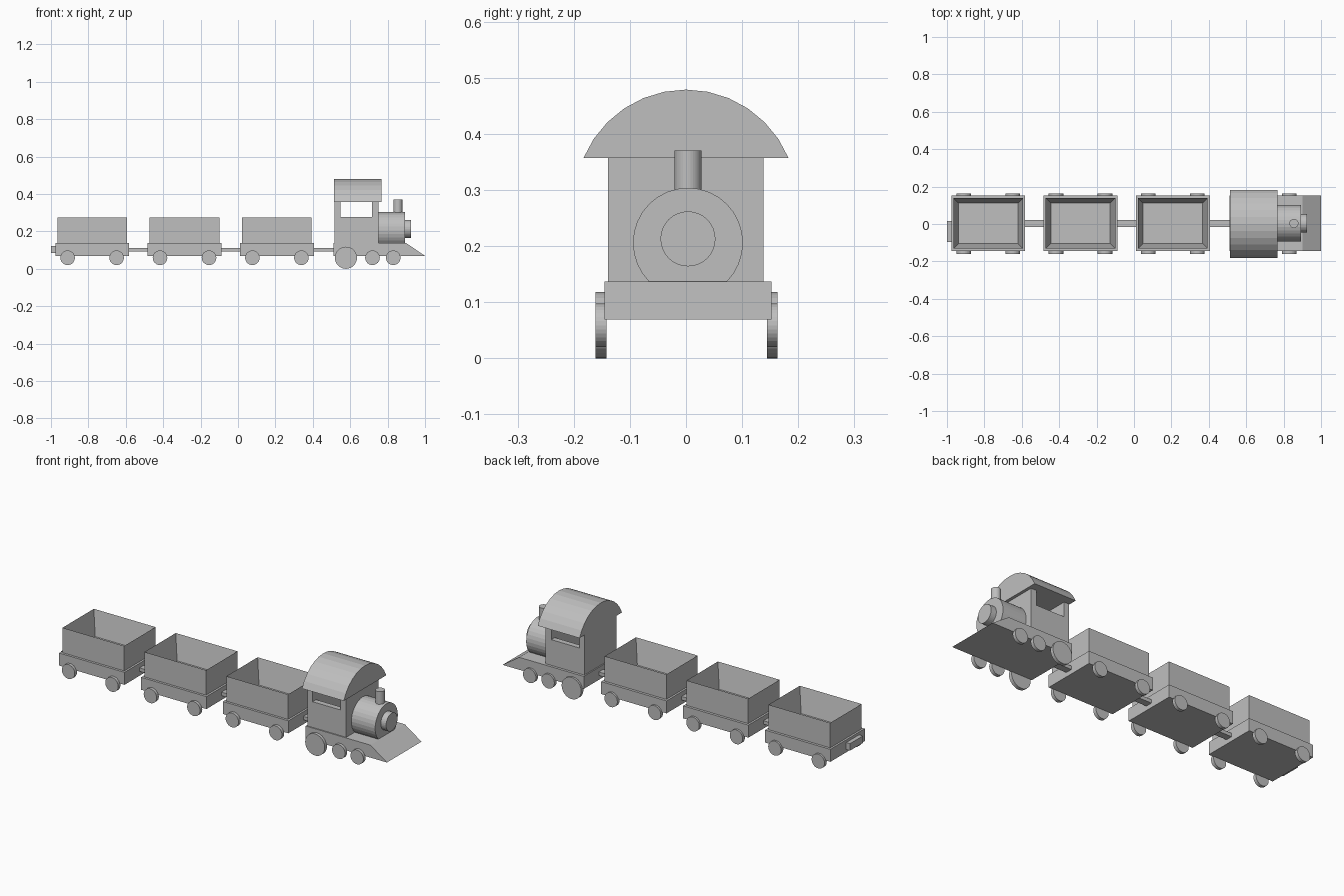
import bpy, bmesh, math
from mathutils import Matrix

cube = bpy.data.objects.get("Cube")
if cube:
    bpy.data.objects.remove(cube)

grey = bpy.data.materials.new("plain_grey")
grey.use_nodes = True
colour = (0.52, 0.52, 0.52, 1)
grey.diffuse_color = colour
grey.node_tree.nodes["Principled BSDF"].inputs["Base Color"].default_value = colour

MID = 0.0035               # the running gear sits slightly off the centre line
BASE, DECK = 0.069, 0.137  # underside and top of every chassis


def finish(name, bm):
    bmesh.ops.recalc_face_normals(bm, faces=bm.faces)
    mesh = bpy.data.meshes.new(name)
    bm.to_mesh(mesh)
    bm.free()
    mesh.materials.append(grey)
    obj = bpy.data.objects.new(name, mesh)
    bpy.context.scene.collection.objects.link(obj)
    return obj


def box_mesh(x, y, z):
    bm = bmesh.new()
    bmesh.ops.create_cube(bm, size=1)
    for v in bm.verts:
        for i, (low, high) in enumerate((x, y, z)):
            v.co[i] = high if v.co[i] > 0 else low
    return bm


def box(name, x, y, z):
    return finish(name, box_mesh(x, y, z))


def open_box(name, x, y, z, wall, floor):
    bm = box_mesh(x, y, z)
    top = max(bm.faces, key=lambda f: f.calc_center_median().z)
    bmesh.ops.inset_region(bm, faces=[top], thickness=wall, use_even_offset=True)
    for v in top.verts:
        v.co.z = floor
    return finish(name, bm)


def cylinder(name, centre, radius, length, axis="Z"):
    turn = {"X": Matrix.Rotation(math.pi / 2, 4, "Y"),
            "Y": Matrix.Rotation(math.pi / 2, 4, "X"),
            "Z": Matrix.Identity(4)}[axis]
    bm = bmesh.new()
    bmesh.ops.create_cone(bm, cap_ends=True, segments=32, radius1=radius,
                          radius2=radius, depth=length,
                          matrix=Matrix.Translation(centre) @ turn)
    return finish(name, bm)


def prism(name, points, offset):
    bm = bmesh.new()
    face = bm.faces.new([bm.verts.new(p) for p in points])
    extruded = bmesh.ops.extrude_face_region(bm, geom=[face])["geom"]
    bmesh.ops.translate(bm, vec=offset,
                        verts=[g for g in extruded if isinstance(g, bmesh.types.BMVert)])
    return finish(name, bm)


def wheel_pair(name, x, radius):
    for side, label in ((1, "left"), (-1, "right")):
        cylinder(f"{name}_{label}", (x, 0.001 + side * 0.1525, 0.059), radius, 0.019, "Y")


WIDE = (-0.145, 0.152)

# Wagons, each with a coupling bar ahead of it
for i in range(3):
    x = -0.78 + i * 0.494
    box(f"wagon_chassis_{i}", (x - 0.197, x + 0.197), WIDE, (BASE, DECK))
    open_box(f"wagon_box_{i}", (x - 0.186, x + 0.186), (-0.132, 0.138),
             (DECK, 0.273), 0.027, DECK + 0.002)
    for end in (-1, 1):
        wheel_pair(f"wagon_wheel_{i}_{'front' if end > 0 else 'rear'}", x + end * 0.131, 0.039)
    box(f"coupling_{i}", (x + 0.19, x + 0.304), (MID - 0.019, MID + 0.019), (0.093, 0.112))
box("rear_buffer", (-1, -0.97), (-0.096, 0.015), (0.084, 0.122))

# Engine base and sloping nose
box("engine_chassis", (0.51, 0.9), WIDE, (BASE, DECK))
prism("nose_wedge", [(0.9, WIDE[0], BASE), (1, WIDE[0], BASE), (0.9, WIDE[0], DECK)],
      (0, WIDE[1] - WIDE[0], 0))
wheel_pair("driving_wheel", 0.577, 0.059)
for n, x in enumerate((0.719, 0.83)):
    wheel_pair(f"engine_wheel_{n}", x, 0.039)

# Cab: end walls with low side panels leaving open windows
CAB = (-0.139, 0.138)
box("cab_rear_wall", (0.517, 0.547), CAB, (DECK, 0.358))
box("cab_front_wall", (0.716, 0.75), CAB, (DECK, 0.358))
for label, y in (("right", (CAB[0], CAB[0] + 0.03)), ("left", (CAB[1] - 0.03, CAB[1]))):
    box(f"cab_side_{label}", (0.547, 0.716), y, (DECK, 0.277))

# Arched roof
arc = [math.radians(-67.5 + 11.25 * i) for i in range(13)]
prism("cab_roof", [(0.514, 0.198 * math.sin(a), 0.281 + 0.198 * math.cos(a)) for a in arc],
      (0.252, 0, 0))

# Boiler, smokebox door and chimney
cylinder("boiler", (0.819, MID, 0.206), 0.098, 0.148, "X")
cylinder("boiler_door", (0.9, MID, 0.213), 0.049, 0.05, "X")
cylinder("chimney", (0.855, MID, 0.32), 0.024, 0.101)
